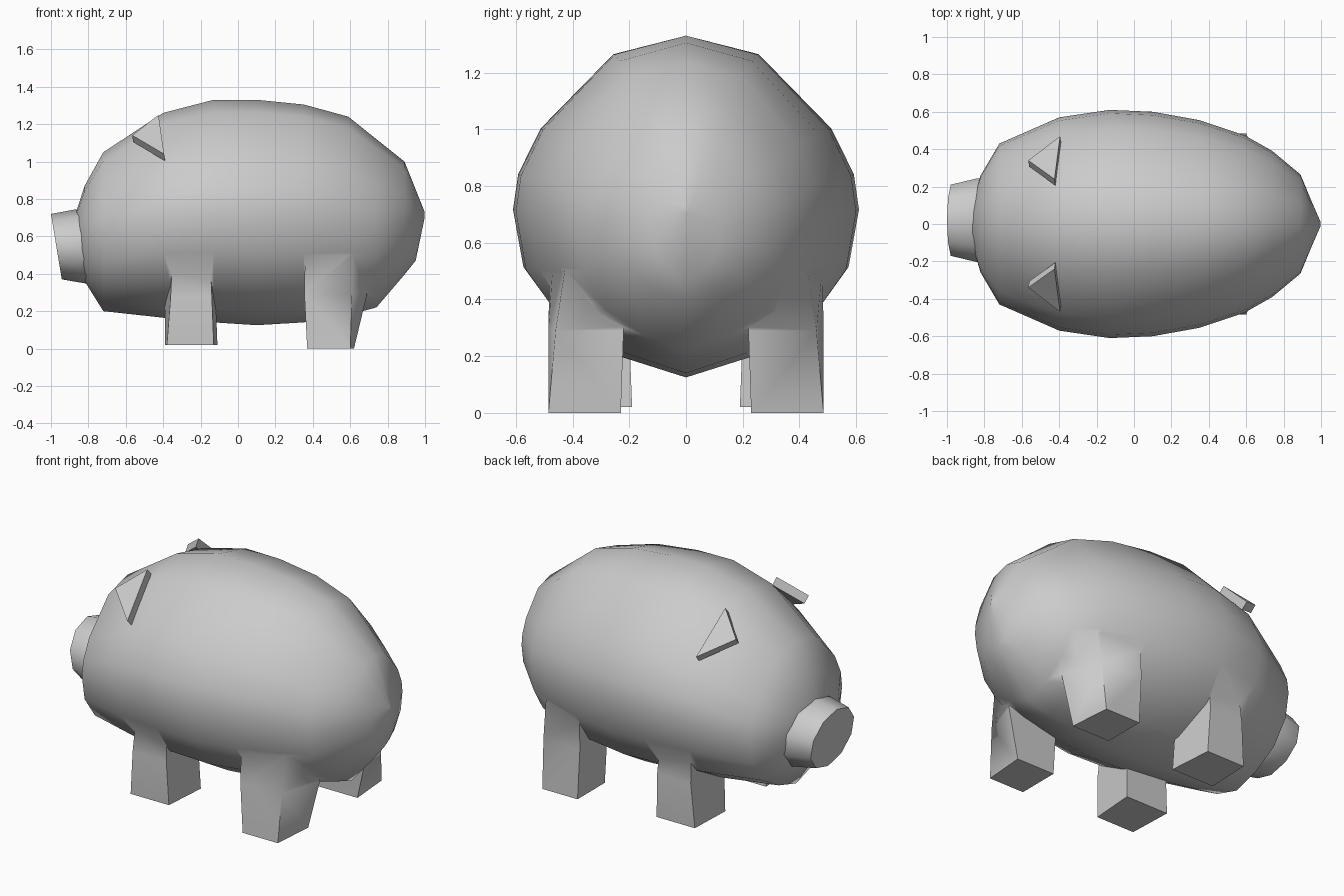
import bpy, bmesh, math
from mathutils import Vector

if "Cube" in bpy.data.objects:
    bpy.data.objects.remove(bpy.data.objects["Cube"])


def smooth(ob, angle):
    bpy.ops.object.select_all(action='DESELECT')
    ob.select_set(True)
    bpy.context.view_layer.objects.active = ob
    bpy.ops.object.shade_smooth_by_angle(angle=math.radians(angle))


def loft(name, rings):
    """Skin a list of equal-length vertex rings and cap both ends."""
    bm = bmesh.new()
    vs = [[bm.verts.new(p) for p in r] for r in rings]
    n = len(rings[0])
    for a, b in zip(vs, vs[1:]):
        for i in range(n):
            j = (i + 1) % n
            bm.faces.new((a[i], a[j], b[j], b[i]))
    bm.faces.new(vs[0])
    bm.faces.new(vs[-1])
    bmesh.ops.recalc_face_normals(bm, faces=bm.faces)
    me = bpy.data.meshes.new(name)
    bm.to_mesh(me)
    bm.free()
    ob = bpy.data.objects.new(name, me)
    bpy.context.collection.objects.link(ob)
    return ob


# Body: half cross-section, mirrored, scaled along the length
half = [(0, 1), (.42, .89), (.84, .45), (.97, .18), (1, -.03),
        (.94, -.37), (.72, -.68), (.38, -.88), (0, -1)]
section = half + [(-y, z) for y, z in half[-2:0:-1]]
# x, top, bottom, half width
stations = [(-.875, .70, .52, .08), (-.82, .87, .36, .26), (-.72, 1.05, .20, .43),
            (-.40, 1.26, .165, .57), (-.13, 1.33, .14, .61), (.10, 1.33, .125, .60),
            (.35, 1.305, .14, .555), (.59, 1.24, .18, .475), (.74, 1.12, .22, .39),
            (.89, 1.0, .395, .265), (.95, .85, .47, .12), (.998, .73, .70, .01)]
body = loft("body", [[(x, y * w, (t + b) / 2 + z * (t - b) / 2) for y, z in section]
                     for x, t, b, w in stations])

# Legs: z followed by inner-front, inner-back, outer-back, outer-front corners (x, y)
front_leg = [(.02, (-.39, .19), (-.11, .19), (-.13, .46), (-.38, .46)),
             (.28, (-.39, .20), (-.12, .20), (-.14, .47), (-.36, .47)),
             (.50, (-.37, .18), (-.14, .18), (-.15, .45), (-.35, .45))]
back_leg = [(0, (.37, .23), (.62, .23), (.60, .485), (.37, .485)),
            (.29, (.36, .22), (.69, .22), (.61, .46), (.355, .485)),
            (.62, (.36, .18), (.66, .18), (.62, .41), (.36, .48))]

for side, s in (("right", -1), ("left", 1)):
    # Fuse the legs into the body so that they blend smoothly
    for rings in (front_leg, back_leg):
        leg = loft("leg_helper", [[(x, s * y, z) for x, y in pts] for z, *pts in rings])
        mod = body.modifiers.new("fuse", 'BOOLEAN')
        mod.operation, mod.solver, mod.object = 'UNION', 'EXACT', leg
        bpy.context.view_layer.objects.active = body
        bpy.ops.object.modifier_apply(modifier=mod.name)
        bpy.data.objects.remove(leg)

    # Ears: thick triangular plates tipped forwards
    tri = [Vector((-.425, s * .24, 1.25)), Vector((-.395, s * .47, 1.04)),
           Vector((-.565, s * .34, 1.14))]
    n = (tri[1] - tri[0]).cross(tri[2] - tri[0]).normalized()
    if n.z < 0:
        n = -n
    loft("ear_" + side, [tri, [p - n * .05 for p in tri]])
smooth(body, 75)


# Snout: tapered ten-sided plug, tilted slightly downwards
def snout_ring(cx, cz, ry, rz):
    return [(cx - .165 * rz * math.sin(a), .02 + ry * math.cos(a), cz + rz * math.sin(a))
            for a in (math.tau * (i + .5) / 10 for i in range(10))]


smooth(loft("snout", [snout_ring(-.971, .545, .20, .175),
                      snout_ring(-.83, .545, .235, .20),
                      snout_ring(-.74, .555, .22, .17)]), 45)
